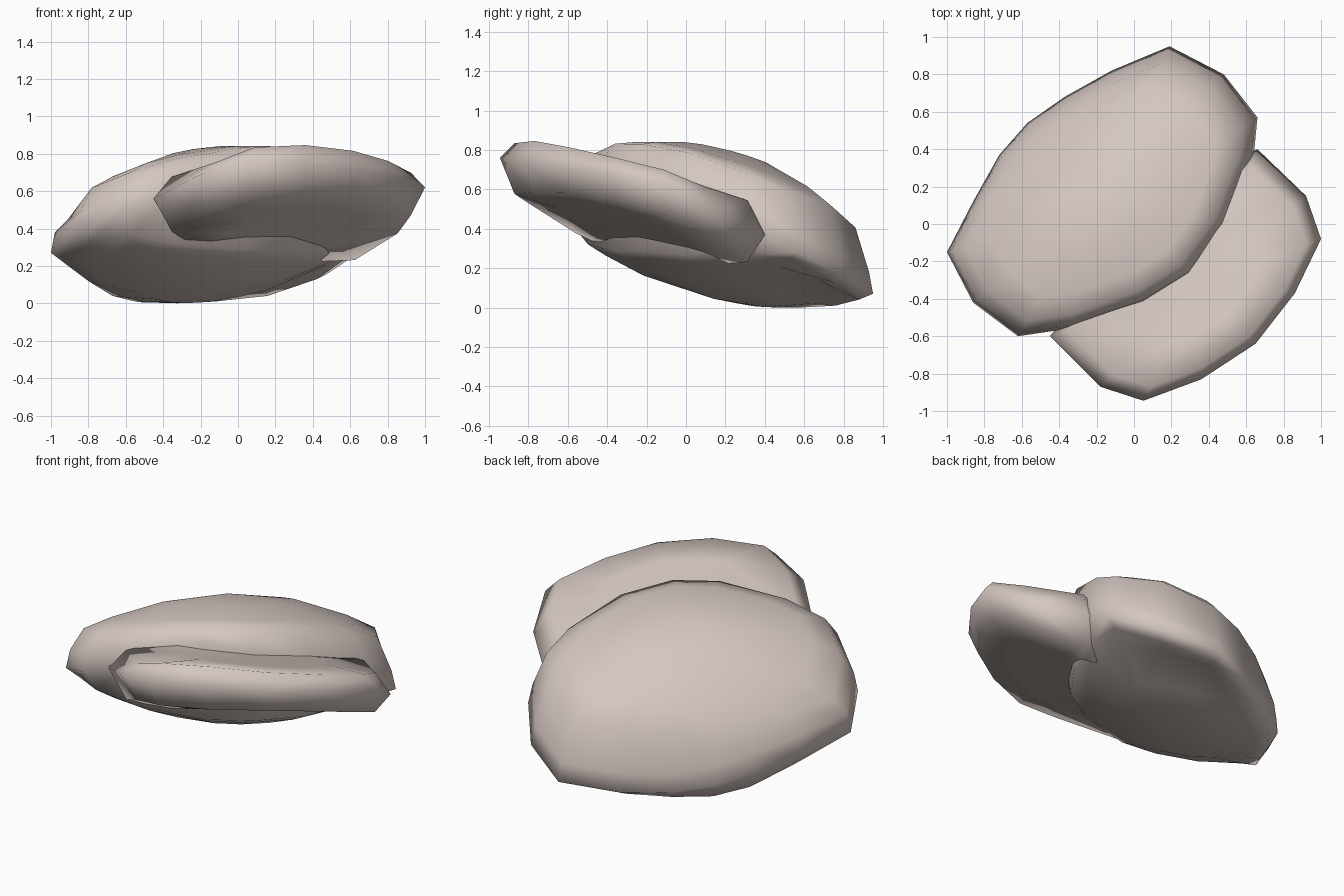
import bpy, bmesh

if "Cube" in bpy.data.objects:
    bpy.data.objects.remove(bpy.data.objects["Cube"])

R2 = 2 ** 0.5
mat = bpy.data.materials.new("pale pink stone")
mat.diffuse_color = (0.66, 0.57, 0.53, 1)
mat.use_nodes = True
mat.node_tree.nodes["Principled BSDF"].inputs["Base Color"].default_value = mat.diffuse_color


def stone(name, rim, centre, top, bottom, top_scales, bottom_scales, edge):
    """Flattened stone: a rim outline with a top and an underside surface.
    top/bottom give z from u (along the stone) and v (across, to front right)."""
    bm = bmesh.new()
    cx, cy = centre

    def z_at(f, x, y):
        return f((x + y) / R2, (x - y) / R2)

    def ring(s, f, sign):
        vs = []
        for x, y, z in rim:
            px, py = cx + (x - cx) * s, cy + (y - cy) * s
            pz = z_at(f, px, py)
            if s > 0.8:  # keep the shoulder on its own side of the rim
                pz = max(pz, z + edge) if sign > 0 else min(pz, z - 0.03)
            if s > 0.95:  # narrow band just above the rim
                pz = min(pz, z + 0.11)
            vs.append(bm.verts.new((px, py, max(pz, 0.0))))
        return vs

    mid = [bm.verts.new(p) for p in rim]
    n = len(rim)
    for f, sign, scales in ((top, 1, top_scales), (bottom, -1, bottom_scales)):
        prev = mid
        for s in scales:
            cur = ring(s, f, sign)
            for i in range(n):
                j = (i + 1) % n
                bm.faces.new((prev[i], prev[j], cur[j], cur[i]))
            prev = cur
        tip = bm.verts.new((cx, cy, z_at(f, cx, cy)))
        for i in range(n):
            bm.faces.new((prev[i], prev[(i + 1) % n], tip))
    bmesh.ops.recalc_face_normals(bm, faces=bm.faces)
    for face in bm.faces:
        face.smooth = True
    me = bpy.data.meshes.new(name)
    bm.to_mesh(me)
    bm.free()
    me.materials.append(mat)
    ob = bpy.data.objects.new(name, me)
    bpy.context.collection.objects.link(ob)
    return ob


def large_top(u, v):
    k = .36 if u > -.07 else .28
    return .845 - k * (u + .07) ** 2 - .78 * abs(v - .12) ** 2.7


def large_bottom(u, v):
    return .35 * max(v + .55, 0) ** 2 + .33 * (u - .12) ** 2


def flat_top(u, v):
    return (.855 + .23 * (v - .7) - .15 * (u + .5)
            - 1.5 * max(-u - .43, 0) ** 2 - 2 * max(u - .55, 0) ** 2)


def flat_bottom(u, v):
    return .5 + .45 * (v - .67) - .1 * u + .8 * max(-u - .4, 0) ** 2


# large domed stone, low edge towards the back left
stone("large_stone",
      [(-.57, .54, .09), (-.37, .68, .05), (-.12, .82, .04), (.19, .95, .07),
       (.48, .80, .16), (.66, .57, .28), (.64, .36, .37), (.50, .0, .50),
       (.30, -.27, .61), (.05, -.42, .67), (-.35, -.56, .58), (-.62, -.60, .49),
       (-.86, -.42, .38), (-1.0, -.15, .27), (-.86, .12, .20), (-.72, .37, .14)],
      (-.17, .14), large_top, large_bottom, (.975, .89, .72, .4), (.91, .78, .5), .06)

# flatter stone tucked into it, raised towards the front right
stone("flat_stone",
      [(-.45, -.60, .56), (-.18, -.87, .70), (.05, -.945, .76), (.36, -.83, .74),
       (.65, -.64, .71), (.86, -.37, .68), (1.0, -.08, .62), (.92, .15, .48),
       (.66, .40, .37), (.38, .25, .40), (.05, -.10, .42), (-.30, -.42, .49)],
      (.36, -.33), flat_top, flat_bottom, (.88, .5), (.88, .5), .04)
